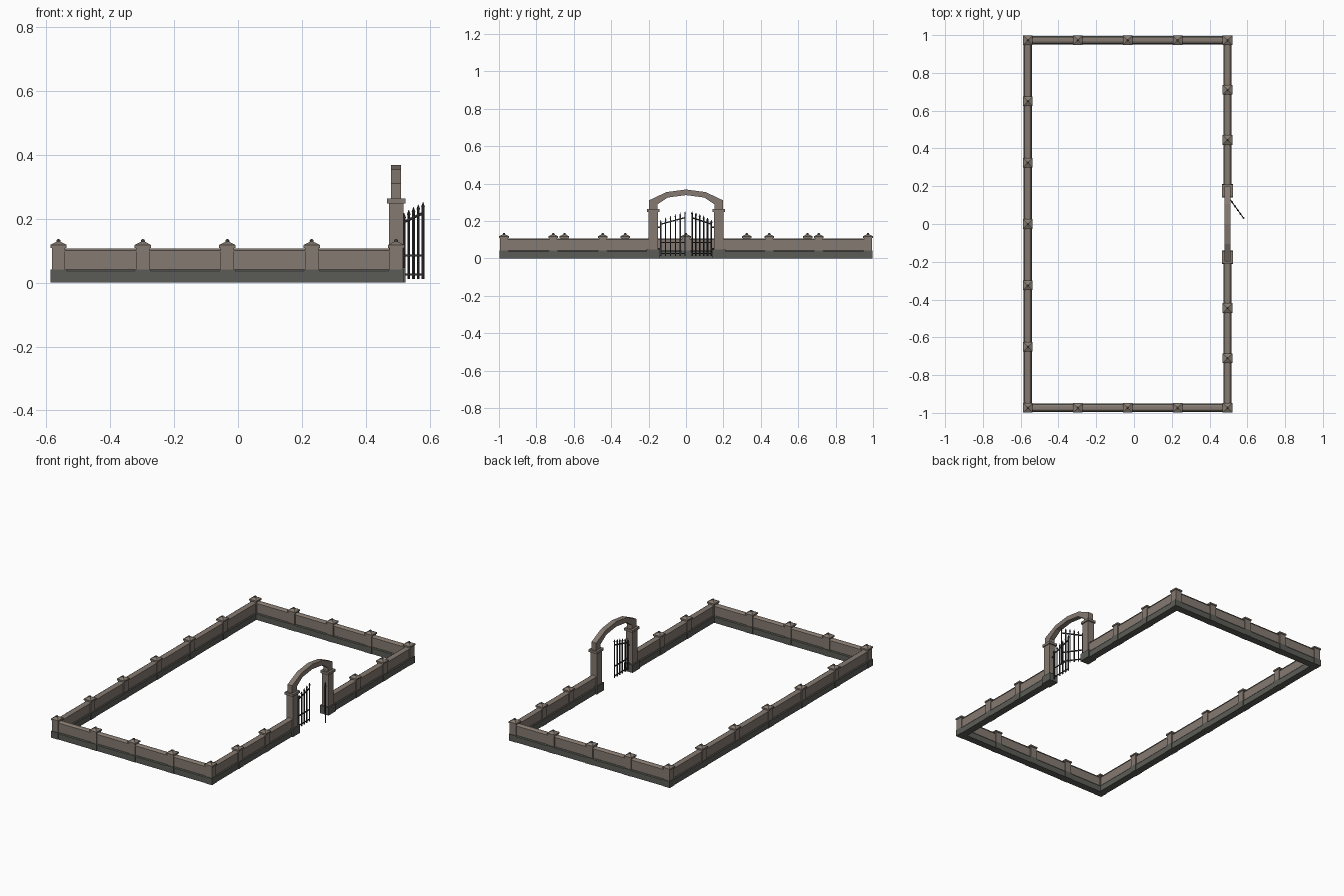
import bpy, bmesh
from math import atan2
from mathutils import Matrix, Vector

if "Cube" in bpy.data.objects:
    bpy.data.objects.remove(bpy.data.objects["Cube"])


def material(name, rgb):
    m = bpy.data.materials.new(name)
    m.diffuse_color = (*rgb, 1)
    m.use_nodes = True
    m.node_tree.nodes["Principled BSDF"].inputs["Base Color"].default_value = m.diffuse_color
    return m


STONE = material("warm_stone", (0.235, 0.195, 0.165))
PLINTH = material("dark_stone", (0.105, 0.105, 0.095))
IRON = material("iron", (0.035, 0.035, 0.04))
W, E, S = -0.562, 0.495, 0.973      # wall centre lines
GATE = 0.175                        # gate pillar offset


def finish(bm, name, mat, matrix=None):
    bmesh.ops.recalc_face_normals(bm, faces=bm.faces)
    me = bpy.data.meshes.new(name)
    bm.to_mesh(me)
    bm.free()
    me.materials.append(mat)
    ob = bpy.data.objects.new(name, me)
    bpy.context.collection.objects.link(ob)
    if matrix:
        ob.matrix_world = matrix
    return ob


def add_box(bm, x0, x1, y0, y1, z0, z1):
    m = Matrix.Translation(((x0 + x1) / 2, (y0 + y1) / 2, (z0 + z1) / 2))
    m = m @ Matrix.Diagonal((x1 - x0, y1 - y0, z1 - z0, 1))
    bmesh.ops.create_cube(bm, size=1, matrix=m)


def centred_box(bm, x, y, hx, hy, z0, z1):
    add_box(bm, x - hx, x + hx, y - hy, y + hy, z0, z1)


def add_prism(bm, loop, offset):
    a = [bm.verts.new(p) for p in loop]
    b = [bm.verts.new(Vector(p) + Vector(offset)) for p in loop]
    bm.faces.new(a)
    bm.faces.new(b[::-1])
    for i in range(len(a)):
        j = (i + 1) % len(a)
        bm.faces.new((a[i], a[j], b[j], b[i]))


def add_pyramid(bm, x, y, r1, r2, z0, z1):
    m = Matrix.Translation((x, y, (z0 + z1) / 2)) @ Matrix.Rotation(0.785398, 4, 'Z')
    bmesh.ops.create_cone(bm, cap_ends=True, segments=4, radius1=r1 * 1.4142,
                          radius2=r2 * 1.4142, depth=z1 - z0, matrix=m)


def wall(name, p, q):
    p, q = Vector((*p, 0)), Vector((*q, 0))
    d = (q - p).normalized()
    n = Vector((-d.y, d.x, 0))

    def run(part, mat, profile):
        bm = bmesh.new()
        pts = [(u, z) for u, z in profile] + [(-u, z) for u, z in profile[::-1]]
        add_prism(bm, [p + n * u + Vector((0, 0, z)) for u, z in pts], q - p)
        finish(bm, name + part, mat)
    run("_plinth", PLINTH, [(0.022, 0), (0.022, 0.036), (0.018, 0.041)])
    run("_body", STONE, [(0.015, 0.04), (0.015, 0.099)])
    run("_coping", STONE, [(0.018, 0.097), (0.018, 0.101), (0.008, 0.107)])


# Low walls, broken on the east side by the gateway
wall("west_wall", (W, -S), (W, S))
for s, side in ((-1, "south"), (1, "north")):
    wall(side + "_wall", (W, s * S), (E, s * S))
    wall("east_wall_" + side, (E, s * GATE), (E, s * S))

# Wall posts with pyramid caps and small knobs
spots = [(W, y) for y in (-0.65, -0.325, 0, 0.325, 0.65)]
spots += [(W + (E - W) * i / 4, s * S) for i in range(5) for s in (-1, 1)]
spots += [(E, s * y) for y in (0.445, 0.71) for s in (-1, 1)]
base, post, knob = bmesh.new(), bmesh.new(), bmesh.new()
for x, y in spots:
    centred_box(base, x, y, 0.0245, 0.0245, 0, 0.041)
    centred_box(post, x, y, 0.021, 0.021, 0.04, 0.11)
    centred_box(post, x, y, 0.0255, 0.0255, 0.109, 0.118)
    add_pyramid(post, x, y, 0.0255, 0.006, 0.118, 0.128)
    bmesh.ops.create_uvsphere(knob, u_segments=8, v_segments=5, radius=0.0065,
                              matrix=Matrix.Translation((x, y, 0.13)))
finish(base, "post_bases", PLINTH)
finish(post, "posts", STONE)
finish(knob, "post_knobs", PLINTH)

# Gate pillars
base, pillar = bmesh.new(), bmesh.new()
for s in (-1, 1):
    y = s * GATE
    centred_box(base, E, y, 0.030, 0.036, 0, 0.048)
    centred_box(pillar, E, y, 0.0225, 0.025, 0.04, 0.25)
    centred_box(pillar, E, y, 0.029, 0.033, 0.248, 0.263)
finish(base, "gate_pillar_bases", PLINTH)
finish(pillar, "gate_pillars", STONE)

# Arch: faceted band springing from the pillars
outer = [(0.198, 0.26), (0.198, 0.31), (0.105, 0.354), (0, 0.368)]
inner = [(0, 0.338), (0.098, 0.325), (0.153, 0.288), (0.153, 0.26)]
arch = bmesh.new()
loop = [(-y, z) for y, z in outer] + [(y, z) for y, z in outer[-2::-1]]
loop += [(y, z) for y, z in inner[::-1]] + [(-y, z) for y, z in inner[1:]]
add_prism(arch, [(E - 0.016, y, z) for y, z in loop], (0.032, 0, 0))
finish(arch, "gate_arch", STONE)


# Iron gate leaves: bars rise toward the free edge
def leaf(name, hinge, tip):
    d = Vector(tip) - Vector(hinge)
    length, n, r = d.length, 6, 0.003
    bm = bmesh.new()
    for i in range(n):
        u = r + (length - 2 * r) * i / (n - 1)
        top = 0.192 + 0.046 * (i / (n - 1)) ** 0.8
        centred_box(bm, u, 0, r, r, 0.012, top)
        add_pyramid(bm, u, 0, 0.0045, 0.0004, top - 0.002, top + 0.014)
    for z in (0.025, 0.085):
        add_box(bm, 0, length, -0.0025, 0.0025, z - 0.003, z + 0.003)
    add_prism(bm, [(0, -0.0025, 0.178), (length, -0.0025, 0.215),
                   (length, -0.0025, 0.222), (0, -0.0025, 0.185)], (0, 0.005, 0))
    for z in (0.05, 0.165):     # hinges
        add_box(bm, -0.016, 0.004, -0.003, 0.003, z - 0.004, z + 0.004)
    m = Matrix.Translation((*hinge, 0)) @ Matrix.Rotation(atan2(d.y, d.x), 4, 'Z')
    finish(bm, name, IRON, m)


leaf("gate_leaf_closed", (E, -0.138), (E, -0.002))
leaf("gate_leaf_open", (0.503, 0.138), (0.581, 0.030))
